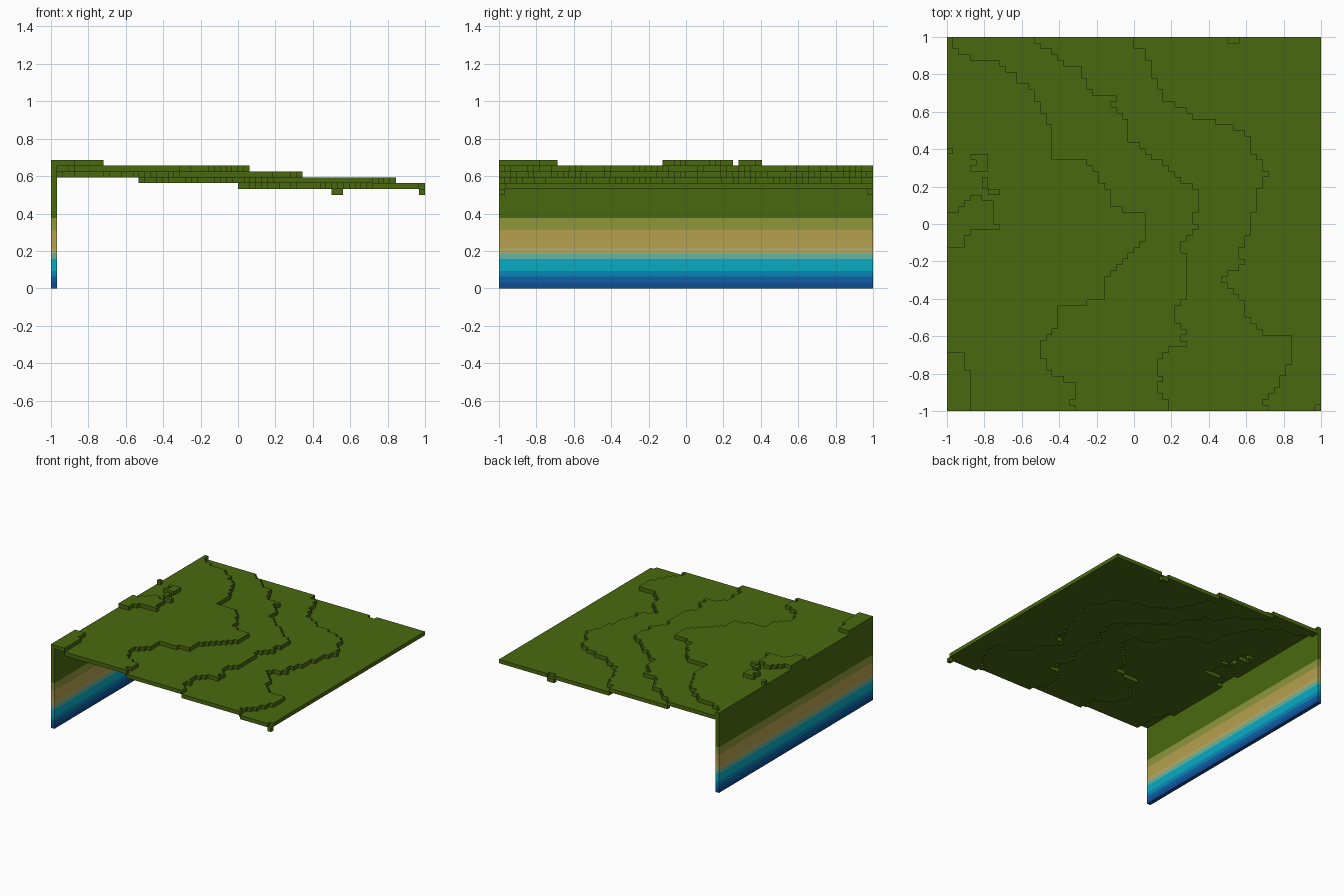
import bpy
import bmesh
from mathutils import Vector

cube = bpy.data.objects.get("Cube")
if cube:
    bpy.data.objects.remove(cube, do_unlink=True)

CELLS = 64
SIZE = 2 / CELLS


def make_material(name, hex_colour):
    """Flat material from an sRGB hex colour."""
    srgb = [int(hex_colour[i:i + 2], 16) / 255 for i in (0, 2, 4)]
    linear = [c / 12.92 if c <= 0.04045 else ((c + 0.055) / 1.055) ** 2.4 for c in srgb]
    material = bpy.data.materials.new(name)
    material.use_nodes = True
    material.diffuse_color = (*linear, 1)
    shader = next(n for n in material.node_tree.nodes if n.type == "BSDF_PRINCIPLED")
    shader.inputs["Base Color"].default_value = (*linear, 1)
    return material


# Colour bands from the bottom up, each with the layer where it ends
GRASS = make_material("grass green", "49690f")
BANDS = [
    (1, make_material("deep blue", "0f4c93")),
    (2, make_material("blue", "0c5fa6")),
    (3, make_material("mid blue", "0a86b6")),
    (5, make_material("cyan", "0aabc4")),
    (6, make_material("shallow teal", "62b6a2")),
    (7, make_material("wet sand", "b3ab68")),
    (10, make_material("sand", "b6a04e")),
    (12, make_material("dry olive", "8f963b")),
    (CELLS, GRASS),
]
MATERIALS = [material for _, material in BANDS]

# Terrace edges: (row from the back, column where the ground drops a layer)
UPPER_EDGE = [
    (0, 1), (1, 1), (3, 4), (4, 9), (6, 12), (7, 12), (8, 14), (11, 16), (16, 18),
    (20, 18), (21, 24), (23, 26), (24, 26), (26, 28), (28, 28), (29, 30), (30, 34),
    (34, 34), (38, 30), (40, 28), (41, 27), (44, 27), (45, 24), (46, 19), (49, 19),
    (52, 16), (53, 16), (56, 17), (58, 20), (59, 22), (61, 22), (62, 21), (63, 22),
]
MIDDLE_EDGE = [
    (0, 15), (2, 18), (4, 20), (5, 23), (6, 23), (9, 25), (10, 29), (11, 28),
    (14, 31), (17, 31), (18, 33), (20, 35), (21, 37), (24, 40), (25, 42), (26, 43),
    (29, 43), (31, 42), (32, 43), (34, 41), (36, 40), (37, 41), (44, 41), (46, 39),
    (48, 39), (50, 41), (51, 40), (52, 41), (53, 38), (55, 36), (57, 36), (58, 37),
    (60, 36), (62, 38), (63, 38),
]
LOWER_EDGE = [
    (0, 32), (1, 32), (2, 34), (5, 35), (10, 37), (12, 41), (13, 42), (14, 46),
    (15, 49), (16, 51), (20, 53), (23, 55), (26, 53), (29, 53), (30, 52), (33, 52),
    (34, 51), (37, 50), (38, 51), (39, 50), (40, 48), (41, 47), (43, 49), (45, 51),
    (47, 51), (50, 54), (51, 59), (54, 59), (57, 58), (60, 56), (62, 54), (63, 55),
]

# Raised knolls and hanging dips: (first row, end row, first column, end column)
KNOLLS = [
    (54, 57, 0, 3), (57, 64, 0, 4), (19, 20, 0, 1), (20, 23, 5, 7), (20, 21, 4, 5),
    (22, 23, 4, 5), (24, 26, 6, 7), (26, 27, 7, 9), (27, 28, 4, 6), (28, 29, 3, 8),
    (29, 30, 2, 8), (30, 32, 0, 8), (32, 33, 0, 9), (33, 34, 0, 4), (34, 36, 0, 3),
]
DIPS = [(0, 1, 48, 50), (63, 64, 63, 64)]


def edge_column(edge, row):
    for (r0, c0), (r1, c1) in zip(edge, edge[1:]):
        if r0 <= row <= r1:
            return round(c0 + (c1 - c0) * (row - r0) / (r1 - r0))


def inside(patches, row, col):
    return any(a <= row < b and c <= col < d for a, b, c, d in patches)


def ground_layer(row, col):
    if inside(KNOLLS, row, col):
        return 21
    if inside(DIPS, row, col):
        return 16
    edges = (UPPER_EDGE, MIDDLE_EDGE, LOWER_EDGE)
    return 20 - sum(col >= edge_column(edge, row) for edge in edges)


# Sort the blocks into terraces and the side cliff
ground, cliff = {}, set()
for row in range(CELLS):
    for col in range(CELLS):
        layer = ground_layer(row, col)
        ground.setdefault(layer, set()).add((col, CELLS - 1 - row, layer))
        if col == 0:
            cliff.update((col, CELLS - 1 - row, z) for z in range(layer))
solid = cliff.union(*ground.values())


def build_blocks(name, blocks):
    """Mesh only the exposed block sides, coloured by layer."""
    bm = bmesh.new()
    corners = {}

    def corner(point):
        if point not in corners:
            x, y, z = point
            corners[point] = bm.verts.new(Vector((x * SIZE - 1, y * SIZE - 1, z * SIZE)))
        return corners[point]

    for block in sorted(blocks):
        band = next(i for i, (end, _) in enumerate(BANDS) if block[2] < end)
        for axis in range(3):
            u, v = (axis + 1) % 3, (axis + 2) % 3
            for side in (0, 1):
                neighbour = list(block)
                neighbour[axis] += 2 * side - 1
                if tuple(neighbour) in solid:
                    continue
                loop = []
                for du, dv in ((0, 0), (1, 0), (1, 1), (0, 1)):
                    point = list(block)
                    point[axis] += side
                    point[u] += du
                    point[v] += dv
                    loop.append(corner(tuple(point)))
                face = bm.faces.new(loop if side else loop[::-1])
                face.material_index = band
    mesh = bpy.data.meshes.new(name)
    bm.to_mesh(mesh)
    bm.free()
    for material in MATERIALS:
        mesh.materials.append(material)
    bpy.context.collection.objects.link(bpy.data.objects.new(name, mesh))


# Terraced ground sheet, one object per layer, and the banded cliff
NAMES = {21: "knolls", 20: "top_terrace", 19: "upper_terrace",
         18: "middle_terrace", 17: "low_terrace", 16: "hanging_dips"}
for layer, blocks in ground.items():
    build_blocks(NAMES[layer], blocks)
build_blocks("side_cliff", cliff)
